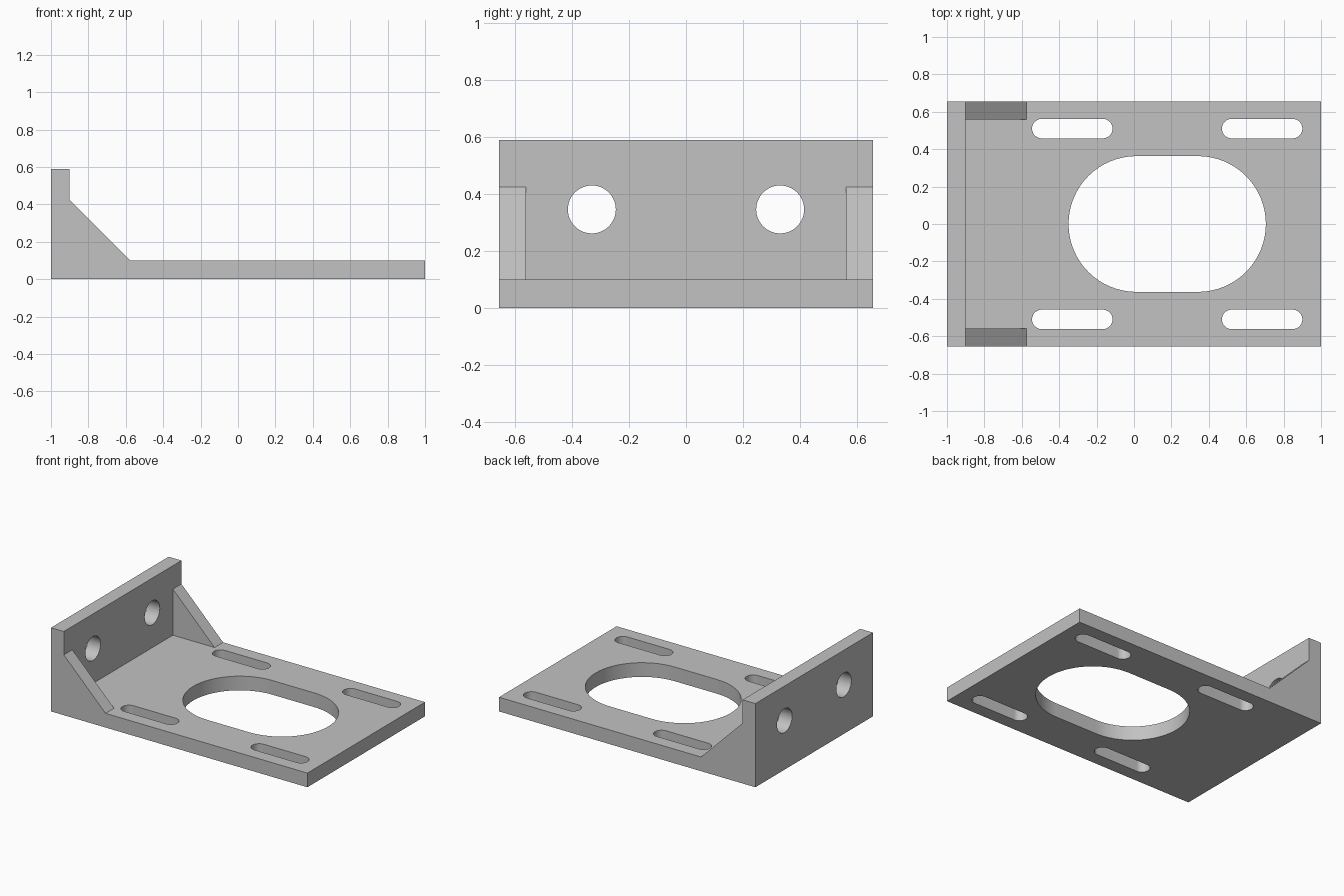
import bpy, bmesh
from math import pi, sin, cos, radians
from mathutils import Vector

cube = bpy.data.objects.get("Cube")
if cube:
    bpy.data.objects.remove(cube, do_unlink=True)

HALF_W = 0.655      # half the bracket's width
PLATE = 0.1         # plate and wall thickness
WALL_X = -0.9       # inner face of the wall

grey = bpy.data.materials.new("plain grey")
grey.use_nodes = True
colour = (0.54, 0.54, 0.54, 1)
grey.diffuse_color = colour
grey.node_tree.nodes["Principled BSDF"].inputs["Base Color"].default_value = colour


def prism(name, points, offset):
    """Extrude a closed outline of 3D points along an offset."""
    bm = bmesh.new()
    face = bm.faces.new([bm.verts.new(p) for p in points])
    new = bmesh.ops.extrude_face_region(bm, geom=[face])["geom"]
    verts = [v for v in new if isinstance(v, bmesh.types.BMVert)]
    bmesh.ops.translate(bm, verts=verts, vec=Vector(offset))
    bmesh.ops.recalc_face_normals(bm, faces=bm.faces)
    mesh = bpy.data.meshes.new(name)
    bm.to_mesh(mesh)
    bm.free()
    mesh.materials.append(grey)
    ob = bpy.data.objects.new(name, mesh)
    bpy.context.collection.objects.link(ob)
    return ob


def combine(target, tool, operation):
    """Apply an exact boolean and remove the tool."""
    mod = target.modifiers.new("combine", "BOOLEAN")
    mod.operation, mod.solver, mod.object = operation, "EXACT", tool
    bpy.context.view_layer.objects.active = target
    bpy.ops.object.modifier_apply(modifier=mod.name)
    bpy.data.objects.remove(tool, do_unlink=True)


def slot_outline(x0, x1, radius, steps=32):
    """Outline of a slot with round ends, as (x, y) pairs about y = 0."""
    points = []
    for centre, start in ((x1 - radius, -pi / 2), (x0 + radius, pi / 2)):
        for i in range(steps + 1):
            a = start + pi * i / steps
            points.append((centre + radius * cos(a), radius * sin(a)))
    return points


def cut_slot(x0, x1, y, radius):
    outline = [(px, py + y, -0.1) for px, py in slot_outline(x0, x1, radius)]
    combine(bracket, prism("slot_cutter", outline, (0, 0, 0.3)), "DIFFERENCE")


# Base plate and upright wall as one L-shaped section
section = [(-1, 0), (1, 0), (1, PLATE), (WALL_X, PLATE), (WALL_X, 0.59), (-1, 0.59)]
bracket = prism("mounting_bracket", [(x, -HALF_W, z) for x, z in section],
                (0, 2 * HALF_W, 0))

# Triangular gussets at both edges, sunk into the plate and wall
gusset = [(-0.95, 0.05), (-0.575, 0.05), (-0.575, PLATE), (WALL_X, 0.425), (-0.95, 0.425)]
for y in (-HALF_W, 0.56):
    rib = prism("gusset", [(x, y, z) for x, z in gusset], (0, HALF_W - 0.56, 0))
    combine(bracket, rib, "UNION")

# Merge the flush faces
bm = bmesh.new()
bm.from_mesh(bracket.data)
bmesh.ops.remove_doubles(bm, verts=bm.verts, dist=0.0001)
bmesh.ops.dissolve_limit(bm, angle_limit=radians(1), verts=bm.verts, edges=bm.edges)
bm.to_mesh(bracket.data)
bm.free()

# Large centre opening and four mounting slots
cut_slot(-0.35, 0.705, 0, 0.363)
for y in (-0.51, 0.51):
    cut_slot(-0.545, -0.115, y, 0.052)
    cut_slot(0.47, 0.9, y, 0.052)

# Two round holes through the wall
for y in (-0.33, 0.33):
    ring = [(-1.1, y + 0.084 * cos(2 * pi * i / 48), 0.346 + 0.084 * sin(2 * pi * i / 48))
            for i in range(48)]
    combine(bracket, prism("hole_cutter", ring, (0.3, 0, 0)), "DIFFERENCE")

# Smooth the bores, keep the corners sharp
bpy.ops.object.select_all(action="DESELECT")
bracket.select_set(True)
bpy.context.view_layer.objects.active = bracket
bpy.ops.object.shade_smooth_by_angle(angle=radians(30))
